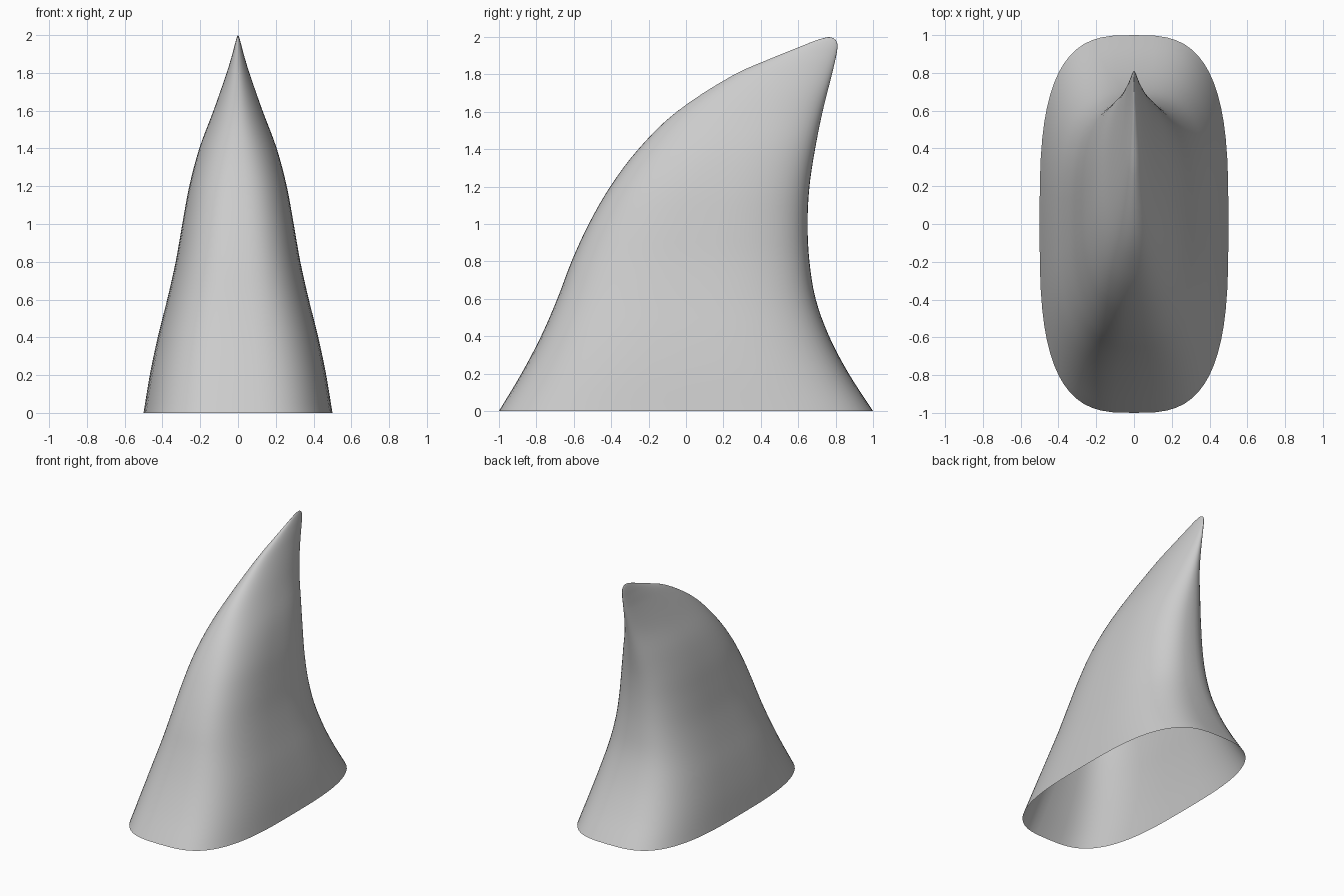
import bpy, bmesh, math

if "Cube" in bpy.data.objects:
    bpy.data.objects.remove(bpy.data.objects["Cube"])

# Level profile: height, front edge y, back edge y, half width, section squareness
KEYS = [
    (0.00, -1.000, 1.000, 0.500, 3.1),
    (0.20, -0.880, 0.870, 0.467, 3.0),
    (0.40, -0.775, 0.765, 0.425, 2.9),
    (0.60, -0.688, 0.693, 0.375, 2.8),
    (0.80, -0.612, 0.660, 0.330, 2.7),
    (1.00, -0.520, 0.650, 0.295, 2.6),
    (1.20, -0.405, 0.660, 0.258, 2.5),
    (1.40, -0.255, 0.690, 0.205, 2.3),
    (1.60, -0.050, 0.730, 0.130, 2.1),
    (1.80, 0.260, 0.780, 0.060, 2.0),
    (1.90, 0.490, 0.803, 0.030, 2.0),
    (1.95, 0.615, 0.810, 0.017, 2.0),
    (1.98, 0.690, 0.803, 0.009, 2.0),
    (1.995, 0.740, 0.785, 0.004, 2.0),
]
SIDES, STEPS = 64, 4


def blend(a, b, c, d, t):
    """Smooth curve between levels b and c, respecting uneven heights."""
    h = c[0] - b[0]
    out = [b[0] + h * t]
    for k in range(1, 5):
        m0 = (c[k] - a[k]) / (c[0] - a[0]) * h
        m1 = (d[k] - b[k]) / (d[0] - b[0]) * h
        out.append((2*t**3 - 3*t**2 + 1) * b[k] + (t**3 - 2*t**2 + t) * m0
                   + (3*t**2 - 2*t**3) * c[k] + (t**3 - t**2) * m1)
    return out


def power(v, e):
    return math.copysign(abs(v) ** e, v)


levels = []
for i in range(len(KEYS) - 1):
    a, d = KEYS[max(i - 1, 0)], KEYS[min(i + 2, len(KEYS) - 1)]
    levels += [blend(a, KEYS[i], KEYS[i + 1], d, s / STEPS) for s in range(STEPS)]
levels.append(KEYS[-1])

# Fin skin: rounded sections lofted to the swept-back tip, open underneath
bm = bmesh.new()
rings = []
for z, front, back, half, n in levels:
    ring = []
    for j in range(SIDES):
        ang = math.tau * j / SIDES
        x = half * power(math.cos(ang), 2 / n)
        y = (front + back) / 2 + (back - front) / 2 * power(math.sin(ang), 2 / n)
        ring.append(bm.verts.new((x, y, z)))
    rings.append(ring)
for lo, hi in zip(rings, rings[1:]):
    for j in range(SIDES):
        k = (j + 1) % SIDES
        bm.faces.new((lo[j], lo[k], hi[k], hi[j]))

# Tip
tip = bm.verts.new((0, 0.765, 2.0))
for j in range(SIDES):
    bm.faces.new((rings[-1][j], rings[-1][(j + 1) % SIDES], tip))

mesh = bpy.data.meshes.new("fin")
bm.to_mesh(mesh)
bm.free()
mesh.shade_smooth()
fin = bpy.data.objects.new("fin", mesh)
bpy.context.collection.objects.link(fin)
